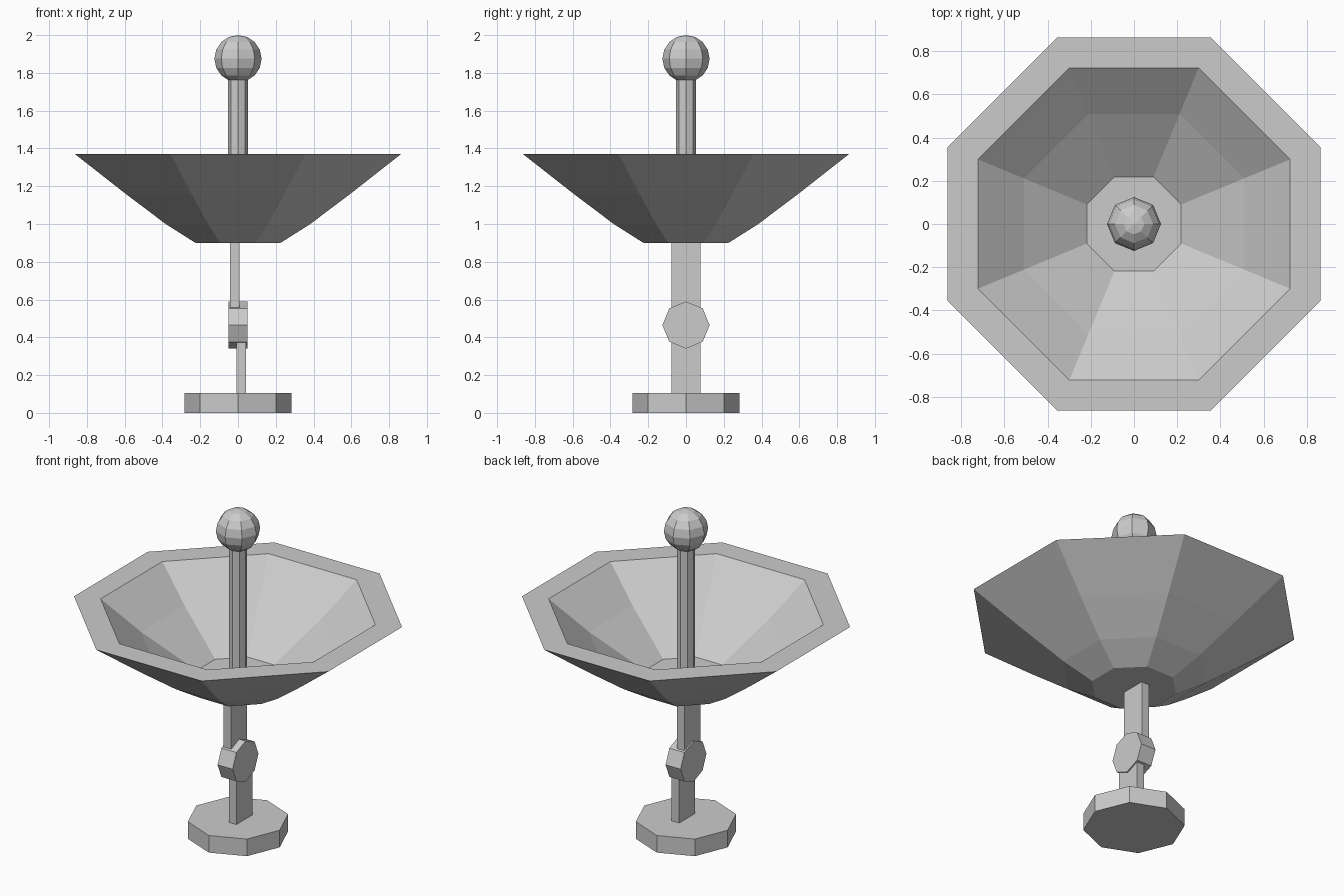
import bpy, bmesh
from math import cos, sin, pi
from mathutils import Matrix

if "Cube" in bpy.data.objects:
    bpy.data.objects.remove(bpy.data.objects["Cube"])

SIDES = 8


def finish(name, bm):
    bmesh.ops.recalc_face_normals(bm, faces=bm.faces)
    mesh = bpy.data.meshes.new(name)
    bm.to_mesh(mesh)
    bm.free()
    obj = bpy.data.objects.new(name, mesh)
    bpy.context.collection.objects.link(obj)
    return obj


def lathe(name, profile, turn=0.0, matrix=None):
    """Eight-sided closed body from (corner radius, height) pairs, capped at both ends."""
    bm = bmesh.new()
    rings = [[bm.verts.new((r * cos(turn + 2 * pi * i / SIDES),
                            r * sin(turn + 2 * pi * i / SIDES), z))
              for i in range(SIDES)] for r, z in profile]
    for a, b in zip(rings, rings[1:]):
        for i in range(SIDES):
            j = (i + 1) % SIDES
            bm.faces.new((a[i], a[j], b[j], b[i]))
    bm.faces.new(rings[0][::-1])
    bm.faces.new(rings[-1])
    if matrix:
        bm.transform(matrix)
    return finish(name, bm)


def box(name, lo, hi):
    bm = bmesh.new()
    bmesh.ops.create_cube(bm, size=1)
    for v in bm.verts:
        v.co = [l + (c + 0.5) * (h - l) for c, l, h in zip(v.co, lo, hi)]
    return finish(name, bm)


# Foot
lathe("base", [(0.283, 0), (0.283, 0.105)])

# Two offset flat bars joined by a pivot
box("lower_bar", (-0.008, -0.077, 0.10), (0.043, 0.077, 0.465))
box("upper_bar", (-0.043, -0.077, 0.465), (0.008, 0.077, 0.91))
lathe("pivot", [(0.125, -0.051), (0.125, 0.051)],
      matrix=Matrix.Translation((0, 0, 0.465)) @ Matrix.Rotation(pi / 2, 4, 'Y'))

# Dish: flat-side distances, up the outside, over the rim, down the inside
apothems = [(0.225, 0.90), (0.38, 0.998), (0.59, 1.156), (0.863, 1.37),
            (0.723, 1.37), (0.51, 1.19), (0.218, 0.985)]
lathe("dish", [(a / cos(pi / 8), z) for a, z in apothems], turn=pi / 8)

# Feed mast and ball
lathe("mast", [(0.052, 0.97), (0.052, 1.80)])
bm = bmesh.new()
bmesh.ops.create_uvsphere(bm, u_segments=SIDES, v_segments=8, radius=0.125,
                          matrix=Matrix.Translation((0, 0, 1.875)))
finish("ball", bm)
